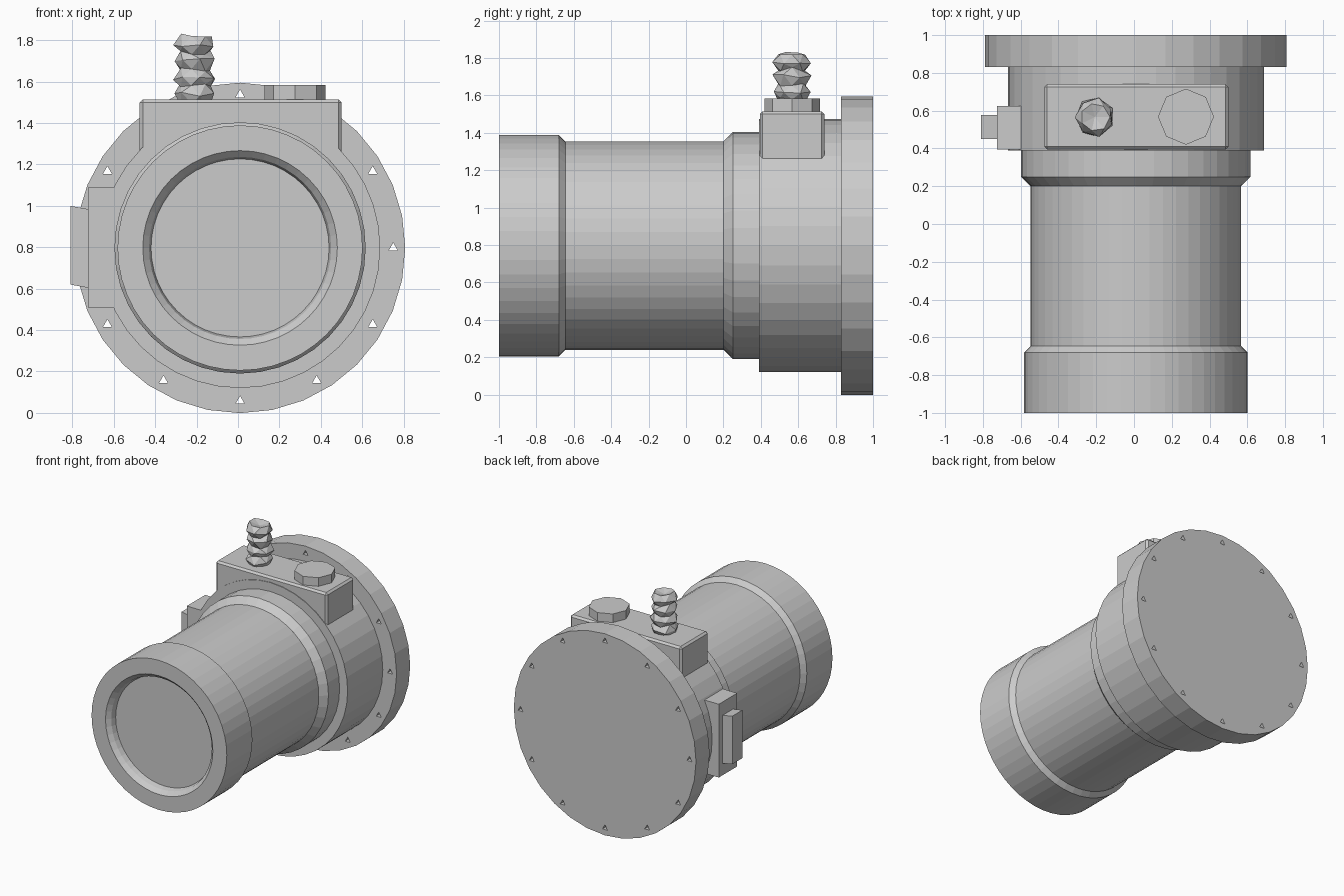
import bpy, bmesh, math, random
from mathutils import Matrix, Vector

if "Cube" in bpy.data.objects:
    bpy.data.objects.remove(bpy.data.objects["Cube"])

random.seed(4)
CX, CZ = 0.01, 0.797  # main axis, running along y


def finish(name, bm):
    bmesh.ops.recalc_face_normals(bm, faces=bm.faces)
    mesh = bpy.data.meshes.new(name)
    bm.to_mesh(mesh)
    bm.free()
    ob = bpy.data.objects.new(name, mesh)
    bpy.context.collection.objects.link(ob)
    return ob


def turned(name, profile, sides):
    """Revolve (radius, y) points around the main axis and cap both ends."""
    bm = bmesh.new()
    rings = []
    for r, y in profile:
        rings.append([bm.verts.new((CX + r * math.cos(i * math.tau / sides), y,
                                    CZ + r * math.sin(i * math.tau / sides)))
                      for i in range(sides)])
    for a, b in zip(rings, rings[1:]):
        for i in range(sides):
            j = (i + 1) % sides
            bm.faces.new((a[i], a[j], b[j], b[i]))
    bm.faces.new(rings[0])
    bm.faces.new(rings[-1])
    return finish(name, bm)


def box(name, lo, hi, bevel=0.0, lift=0.0):
    """Box from corner to corner; lift raises its left face."""
    bm = bmesh.new()
    bmesh.ops.create_cube(bm, size=1)
    for v in bm.verts:
        left = v.co.x < 0
        v.co = Vector([l if c < 0 else h for c, l, h in zip(v.co, lo, hi)])
        if left:
            v.co.z += lift
    if bevel:
        bmesh.ops.bevel(bm, geom=bm.edges[:], offset=bevel, segments=1, affect='EDGES')
    return finish(name, bm)


# Barrel with front collar and shallow dished mouth
turned("barrel", [(0.43, -0.93), (0.44, -0.97), (0.47, -1.0), (0.592, -1.0),
                  (0.592, -0.68), (0.557, -0.645), (0.557, 0.3)], 48)

# Stepped collar and main housing
turned("rear_collar", [(0.557, 0.2), (0.607, 0.25), (0.607, 0.45)], 40)
turned("housing", [(0.677, 0.39), (0.677, 0.86)], 40)

# Mounting flange with a circle of bolt holes
flange = turned("flange", [(0.798, 0.83), (0.798, 1.0)], 32)
bm = bmesh.new()
for k in range(12):
    a = k * math.tau / 12
    place = Matrix.Translation((CX + 0.74 * math.cos(a), 0.915, CZ + 0.74 * math.sin(a)))
    bmesh.ops.create_cone(bm, cap_ends=True, segments=3, radius1=0.025, radius2=0.025,
                          depth=0.4, matrix=place @ Matrix.Rotation(math.pi / 2, 4, 'X'))
cutter = finish("bolt_hole_cutter", bm)
cutter.hide_render = True
mod = flange.modifiers.new("bolt_holes", 'BOOLEAN')
mod.operation = 'DIFFERENCE'
mod.solver = 'EXACT'
mod.object = cutter
bpy.context.view_layer.objects.active = flange
bpy.ops.object.modifier_apply(modifier=mod.name)
bpy.data.objects.remove(cutter)

# Terminal box on top
box("terminal_box", (-0.475, 0.395, 1.1), (0.5, 0.74, 1.515), bevel=0.015)

# Side bracket and its plug
box("side_bracket", (-0.725, 0.395, 0.51), (-0.5, 0.625, 1.09))
box("side_plug", (-0.81, 0.45, 0.60), (-0.70, 0.578, 0.98), lift=0.02)

# Faceted cap
bm = bmesh.new()
bmesh.ops.create_cone(bm, cap_ends=True, segments=8, radius1=0.148, radius2=0.148, depth=0.08,
                      matrix=Matrix.Translation((0.275, 0.568, 1.543)))
finish("cap", bm)

# Ribbed cable fitting: rough stacked rings, triangulated
bm = bmesh.new()
n, levels = 7, 9
rings = []
for k in range(levels):
    z = 1.5 + 0.32 * k / (levels - 1)
    r = 0.104 if k % 2 else 0.078
    ring = []
    for i in range(n):
        a = i * math.tau / n + k * 0.45
        rr = r * random.uniform(0.92, 1.04)
        ring.append(bm.verts.new((-0.208 + rr * math.cos(a), 0.566 + rr * math.sin(a),
                                  z + random.uniform(-0.012, 0.012))))
    rings.append(ring)
for a, b in zip(rings, rings[1:]):
    for i in range(n):
        j = (i + 1) % n
        bm.faces.new((a[i], a[j], b[i]))
        bm.faces.new((a[j], b[j], b[i]))
bm.faces.new(rings[0])
tip = bm.verts.new((-0.208, 0.566, 1.80))
for i in range(n):
    bm.faces.new((rings[-1][i], rings[-1][(i + 1) % n], tip))
finish("cable_fitting", bm)
